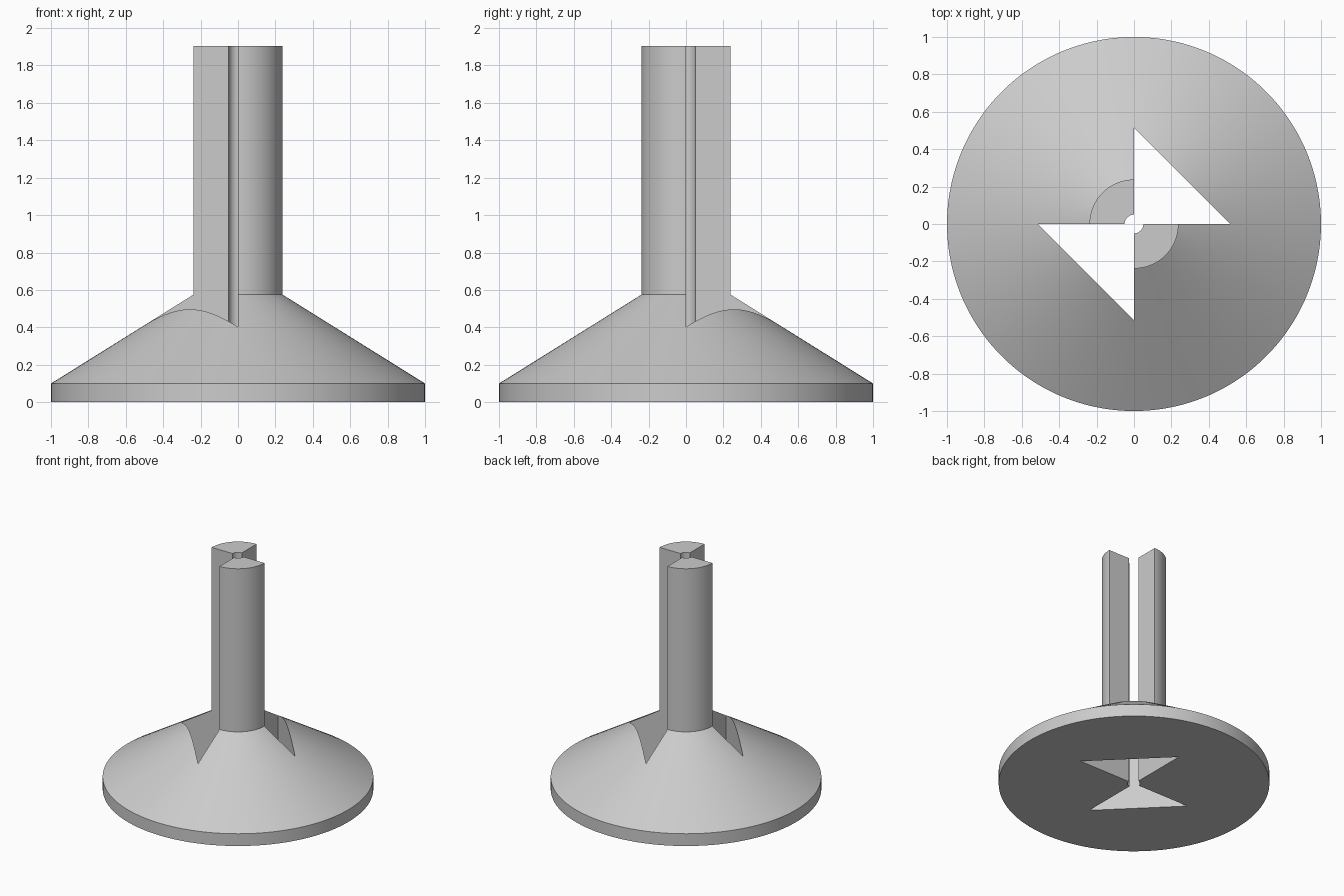
import bpy
import bmesh
import math

cube = bpy.data.objects.get("Cube")
if cube:
    bpy.data.objects.remove(cube, do_unlink=True)

SEGMENTS = 128
BASE_R, STEM_R, BORE_R, SLOT = 1.0, 0.238, 0.05, 0.515
RIM_Z, SHOULDER_Z, TOP_Z = 0.1, 0.575, 1.905


def new_object(name, bm):
    bmesh.ops.recalc_face_normals(bm, faces=bm.faces)
    mesh = bpy.data.meshes.new(name)
    bm.to_mesh(mesh)
    bm.free()
    obj = bpy.data.objects.new(name, mesh)
    bpy.context.collection.objects.link(obj)
    return obj


def turned_solid(name, profile):
    """Stack rings of (radius, height) and cap both ends."""
    bm = bmesh.new()
    rings = []
    for r, z in profile:
        angles = [(i + 0.5) * math.tau / SEGMENTS for i in range(SEGMENTS)]
        rings.append([bm.verts.new((r * math.cos(a), r * math.sin(a), z)) for a in angles])
    for low, high in zip(rings, rings[1:]):
        for i in range(SEGMENTS):
            j = (i + 1) % SEGMENTS
            bm.faces.new((low[i], low[j], high[j], high[i]))
    bm.faces.new(rings[0])
    bm.faces.new(rings[-1])
    return new_object(name, bm)


def prism(name, outline, z0, z1):
    bm = bmesh.new()
    face = bm.faces.new([bm.verts.new((x, y, z0)) for x, y in outline])
    result = bmesh.ops.extrude_face_region(bm, geom=[face])
    verts = [v for v in result["geom"] if isinstance(v, bmesh.types.BMVert)]
    bmesh.ops.translate(bm, verts=verts, vec=(0, 0, z1 - z0))
    return new_object(name, bm)


# Flared base and stem
stand = turned_solid("flared_stand", [
    (BASE_R, 0), (BASE_R, RIM_Z), (STEM_R, SHOULDER_Z), (STEM_R, TOP_Z)])

# Two opposite triangular slots joined by the central bore
half = [(SLOT, 0), (0, SLOT)]
for i in range(13):
    a = math.pi / 2 * (1 + i / 12)
    half.append((BORE_R * math.cos(a), BORE_R * math.sin(a)))
outline = half + [(-x, -y) for x, y in half]
cutter = prism("slot_cutter", outline, -0.2, TOP_Z + 0.2)
cutter.hide_render = True

cut = stand.modifiers.new("slots", "BOOLEAN")
cut.operation = "DIFFERENCE"
cut.solver = "EXACT"
cut.object = cutter
bpy.ops.object.select_all(action="DESELECT")
stand.select_set(True)
bpy.context.view_layer.objects.active = stand
bpy.ops.object.modifier_apply(modifier=cut.name)
bpy.data.objects.remove(cutter, do_unlink=True)

# Plain grey finish
grey = bpy.data.materials.new("plain_grey")
grey.use_nodes = True
colour = (0.6, 0.6, 0.6, 1)
grey.diffuse_color = colour
grey.node_tree.nodes["Principled BSDF"].inputs["Base Color"].default_value = colour
stand.data.materials.clear()
stand.data.materials.append(grey)

bpy.ops.object.shade_smooth_by_angle(angle=math.radians(25))
